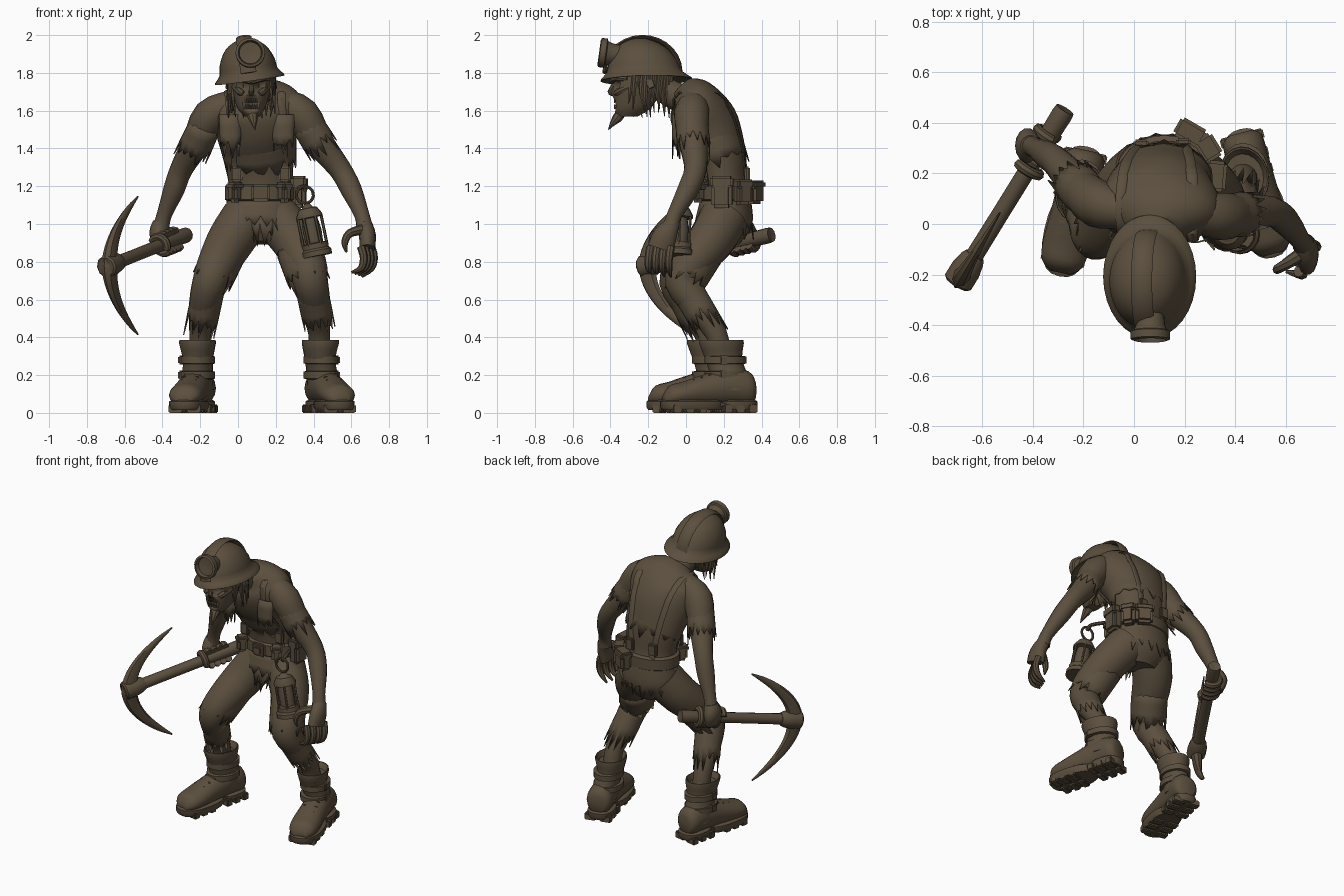
import bpy, bmesh, math, random
from mathutils import Vector, Matrix
from mathutils.bvhtree import BVHTree

random.seed(4)
if "Cube" in bpy.data.objects:
    bpy.data.objects.remove(bpy.data.objects["Cube"])

brown = bpy.data.materials.new("dark brown")
brown.use_nodes = True
color = (.105, .078, .048, 1)
brown.diffuse_color = color
brown.node_tree.nodes["Principled BSDF"].inputs["Base Color"].default_value = color
X, Y, Z = Vector((1, 0, 0)), Vector((0, 1, 0)), Vector((0, 0, 1))
uniform = random.uniform
made = []


def finish(name, bm, matrix=None):
    if matrix:
        bm.transform(matrix)
    bmesh.ops.recalc_face_normals(bm, faces=bm.faces)
    mesh = bpy.data.meshes.new(name)
    bm.to_mesh(mesh)
    bm.free()
    mesh.materials.append(brown)
    obj = bpy.data.objects.new(name, mesh)
    bpy.context.collection.objects.link(obj)
    made.append(obj)
    return obj


def blend(a, b, c, d, t):
    """Smooth curve value between b and c."""
    return [.5 * (2*q + (r-p)*t + (2*p - 5*q + 4*r - s)*t*t + (3*q - p - 3*r + s)*t**3)
            for p, q, r, s in zip(a, b, c, d)]


def tube(name, points, sides=14, steps=3, axis=None, ref=None, power=1, matrix=None):
    """Loft elliptical rings through points of (x, y, z, radius, optional second radius)."""
    pts = [tuple(p) if len(p) == 5 else (*p, p[3]) for p in points]
    last = len(pts) - 1
    path = [blend(pts[max(i-1, 0)], pts[i], pts[i+1], pts[min(i+2, last)], k / steps)
            for i in range(last) for k in range(steps)] + [pts[last]]
    centers = [Vector(p[:3]) for p in path]
    if ref is None:
        whole = axis or (centers[-1] - centers[0]).normalized()
        ref = Z if abs(whole.y) > .8 else Y
    bm = bmesh.new()
    rings = []
    for i, p in enumerate(path):
        tangent = axis or centers[min(i+1, len(path)-1)] - centers[max(i-1, 0)]
        side = tangent.cross(ref).normalized()
        other = side.cross(tangent).normalized()
        ring = []
        for k in range(sides):
            c, s = math.cos(math.tau * k / sides), math.sin(math.tau * k / sides)
            c, s = (math.copysign(abs(v) ** power, v) for v in (c, s))
            ring.append(bm.verts.new(centers[i] + side * c * p[3] + other * s * p[4]))
        rings.append(ring)
    for a, b in zip(rings, rings[1:]):
        for k in range(sides):
            n = (k + 1) % sides
            bm.faces.new((a[k], a[n], b[n], b[k]))
    bm.faces.new(rings[0])
    bm.faces.new(rings[-1])
    return finish(name, bm, matrix)


def ragged(name, start, end, tear=.5, columns=28):
    """Open cloth sleeve whose far edge is torn into points."""
    a, b = Vector(start[:3]), Vector(end[:3])
    axis = b - a
    side = axis.cross(Y).normalized()
    other = side.cross(axis).normalized()
    bm = bmesh.new()
    rows = []
    for k in range(columns):
        angle = math.tau * k / columns
        cut = 1 + (uniform(0, tear) if k % 2 else -uniform(0, tear * .6))
        row = []
        for t in (0, .4, .7, cut):
            rx, ry = (start[j] + (end[j] - start[j]) * t for j in (3, -1))
            row.append(bm.verts.new(a + axis * t + side * rx * math.cos(angle)
                                    + other * ry * math.sin(angle)))
        rows.append(row)
    for k, row in enumerate(rows):
        nxt = rows[(k + 1) % columns]
        for j in range(3):
            bm.faces.new((row[j], nxt[j], nxt[j+1], row[j+1]))
    obj = finish(name, bm)
    obj.modifiers.new("cloth thickness", "SOLIDIFY").thickness = .006
    return obj


def box(name, loc, size, turn=0, bevel=.012, matrix=None):
    bm = bmesh.new()
    bmesh.ops.create_cube(bm, size=1)
    bmesh.ops.scale(bm, vec=size, verts=bm.verts)
    bmesh.ops.bevel(bm, geom=bm.edges[:], offset=bevel, segments=2, affect="EDGES")
    place = Matrix.Translation(loc) @ Matrix.Rotation(turn, 4, "Z")
    return finish(name, bm, matrix @ place if matrix else place)


def arc(center, u, v, radius, thick, start, stop, count=12):
    """Points of a circular arc in the plane of u and v."""
    angles = [start + (stop - start) * k / count for k in range(count + 1)]
    return [(*(center + (u * math.cos(a) + v * math.sin(a)) * radius), thick) for a in angles]


# Torso
torso = tube("torso", [(.12, .2, .9, .1, .08), (.12, .21, 1, .19, .14), (.12, .21, 1.12, .18, .135),
    (.12, .2, 1.22, .17, .125), (.11, .18, 1.36, .19, .14), (.1, .12, 1.5, .22, .17),
    (.1, .065, 1.6, .245, .16), (.09, .025, 1.67, .21, .125), (.08, -.02, 1.72, .1, .07)], 28, 4)
ragged("torn_shirt", (.105, .13, 1.48, .205, .16), (.12, .19, 1.33, .192, .142), .4)
ragged("shirt_tail", (.12, .21, 1.14, .175, .13), (.12, .2, 1, .205, .155), .6, 40)
ragged("front_rag", (.13, .11, 1.1, .09, .04), (.13, .07, .96, .06, .02), .6, 14)
tube("neck", [(.08, .04, 1.64, .1), (.08, -.06, 1.68, .075), (.07, -.2, 1.76, .07)])
for x in (-.04, .24):
    ragged("vest_flap", (x, -.045, 1.58, .06, .03), (x, -.05, 1.42, .055, .025), .5, 14)

# Suspenders draped over the torso surface
skin = BVHTree.FromPolygons([v.co for v in torso.data.vertices],
                            [p.vertices[:] for p in torso.data.polygons])
for label, low_front, top, low_back in (("right", 0, -.05, .04), ("left", .25, .23, .19)):
    path = []
    for low, sign in ((low_front, -1), (low_back, 1)):
        part = []
        for k in range(8):
            t = k / 7
            hit = skin.ray_cast(Vector((low + (top - low) * t, sign * 2, 1.19 + t / 2)), -Y * sign)[0]
            if hit:
                part.append((hit.x, hit.y + sign * .004, hit.z + .004, .007, .022))
        path += part if sign < 0 else part[::-1]
    tube(label + "_suspender", path, 8, 2, ref=X)
    for end, sign in ((path[1], -1), (path[-2], 1)):
        box(label + "_strap_buckle", (end[0], end[1] + sign * .012, end[2]), (.06, .03, .08), bevel=.008)

# Belt, buckle and pouches
tube("belt", [(.12, .205, z, rx, rx - .045) for z, rx in
     ((1.12, .175), (1.13, .19), (1.2, .19), (1.21, .175))], 32, 1, axis=Z)
box("belt_buckle", (.12, .055, 1.165), (.1, .025, .09))
box("buckle_plate", (.12, .042, 1.165), (.05, .02, .045), bevel=.006)
for degrees, width, height in ((-5, .11, .16), (32, .09, .13), (60, .11, .12), (-52, .06, .1), (228, .06, .1)):
    a = math.radians(degrees)
    spot = Vector((.12 + .205 * math.cos(a), .205 + .18 * math.sin(a), 1.165))
    box("pouch", spot, (.07, width, height), a, .018)
    box("pouch_flap", spot + Z * height * .36, (.082, width + .012, height * .38), a)

# Arms and torn sleeves
tube("right_arm", [(-.03, .05, 1.64, .07), (-.145, .08, 1.57, .095), (-.22, .15, 1.43, .077),
    (-.3, .24, 1.29, .06), (-.34, .27, 1.18, .056), (-.39, .3, 1.05, .04), (-.41, .31, .97, .045)])
tube("left_arm", [(.23, .05, 1.65, .07), (.335, .03, 1.58, .095), (.43, .04, 1.43, .077),
    (.54, .05, 1.29, .06), (.6, .01, 1.18, .056), (.655, -.06, 1.05, .04), (.67, -.08, .98, .045)])
ragged("right_sleeve", (-.17, .09, 1.53, .085), (-.23, .16, 1.4, .09))
ragged("left_sleeve", (.36, .03, 1.54, .085), (.435, .04, 1.42, .09))

# Open left hand
tube("left_palm", [(.67, -.07, 1, .04), (.685, -.11, .94, .045, .065), (.685, -.135, .87, .04, .07)])
for k in range(4):
    x, y = .705 - k * .018, -.08 - k * .036
    tube("left_finger", [(x, y, .88, .022), (x + .015, y - .01, .82, .021), (x, y - .01, .765, .018),
                         (x - .05, y, .72 + k * .008, .006)], 8)
tube("left_thumb", [(.66, -.12, .97, .028), (.59, -.165, .95, .022), (.565, -.18, .9, .018), (.575, -.18, .85, .006)], 8)

# Pickaxe
butt, eye = Vector((-.28, .44, .94)), Vector((-.68, -.205, .78))
along = (eye - butt).normalized()
tube("pick_handle", [(*butt, .03), (*(butt + along * .01), .042), (*butt.lerp(eye, .4), .034),
     (*(eye + along * .03), .036)], 12)
back_sweep = Vector((.15, .25, 0))
blade = []
for k in range(-8, 9):
    t = k / 8
    blade.append((*(eye + Z * .365 * t + back_sweep * t * t), .005 + .05 * (1 - abs(t)) ** .7, .004 + .035 * (1 - abs(t))))
tube("pick_head", blade, 8, 2, ref=back_sweep.cross(Z))
tube("pick_socket", [(*(eye + along * d), r) for d, r in
     ((-.1, .04), (-.08, .05), (-.03, .06), (.03, .06), (.04, .05))], 10, 1, axis=along)

# Right hand gripping the handle
u = along.cross(Z).normalized()
v = u.cross(along)
tube("right_palm", [(-.41, .31, 1.01, .04), (-.42, .31, .95, .05, .07), (-.41, .3, .88, .036, .06)])
for k in range(4):
    middle = butt + along * (.11 + k * .038)
    tube("right_finger", arc(middle, u, v, .05, .021, -2.4, 2), 8, 1, ref=along)
tube("right_thumb", arc(butt + along * .265, u, v, .048, .021, .5, 3.6), 8, 1, ref=along)

# Legs and torn trousers
tube("right_leg", [(.04, .2, 1.03, .13), (-.04, .13, .91, .125), (-.11, 0, .78, .108), (-.15, -.05, .69, .092),
    (-.18, .01, .57, .08), (-.2, .1, .42, .058), (-.2, .13, .28, .058)], 18)
tube("left_leg", [(.21, .2, 1.03, .13), (.3, .13, .91, .122), (.365, .02, .78, .106), (.385, -.02, .69, .092),
    (.41, .06, .57, .08), (.43, .16, .42, .058), (.43, .19, .28, .058)], 18)
ragged("right_thigh_cloth", (-.06, .09, .86, .108), (-.135, -.02, .71, .112), .4)
ragged("left_thigh_cloth", (.31, .1, .86, .108), (.37, 0, .71, .112), .4)
ragged("right_trouser_end", (-.15, -.04, .68, .085), (-.19, .05, .49, .085))
ragged("left_trouser_end", (.385, -.01, .68, .085), (.425, .1, .49, .085))

# Boots, built at the ankle and turned outward
for label, x, y, degrees, shift in (("right", -.22, .145, -12, .01), ("left", .46, .215, 15, -.03)):
    m = Matrix.Translation((x, y, 0)) @ Matrix.Rotation(math.radians(degrees), 4, "Z")
    tube(label + "_boot_foot", [(0, .15, .12, .05, .06), (0, .12, .13, .08, .09), (0, .02, .14, .083, .1),
        (0, -.12, .12, .087, .085), (0, -.24, .1, .093, .065), (0, -.31, .09, .08, .055), (0, -.345, .07, .04, .025)],
        16, axis=-Y, matrix=m)
    tube(label + "_boot_shaft", [(0, .03, .12, .085, .11), (shift / 2, .01, .22, .08, .1), (shift, -.01, .29, .08, .1),
        (shift, -.02, .37, .097, .12), (shift, -.02, .385, .09, .11), (shift, -.02, .35, .075, .09)],
        18, 2, axis=Z, matrix=m)
    for z, r in ((.2, .086), (.28, .086)):
        tube(label + "_boot_strap", [(shift * .7, 0, z + dz, r + dr, r + dr + .02) for dz, dr in
             ((-.022, -.01), (-.018, .006), (.018, .006), (.022, -.01))], 18, 1, axis=Z, matrix=m)
        box(label + "_boot_buckle", (shift + math.copysign(.085, x), -.03, z), (.03, .05, .05), bevel=.008, matrix=m)
    for part, cy, rx, ry in (("toe", -.19, .097, .17), ("heel", .06, .083, .105)):
        tube(label + "_sole_" + part, [(0, cy, z, rx - d, ry - d) for z, d in
             ((.015, .01), (.03, 0), (.06, 0), (.068, .012))], 24, 1, axis=Z, power=.8, matrix=m)
    box(label + "_sole_middle", (0, -.05, .045), (.13, .2, .04), matrix=m)
    for k in range(7):
        cy = .125 - k * .069
        if k != 3:
            for sx in (-1, 1):
                box(label + "_sole_lug", (sx * .05, cy, .022), (.075, .045, .044), bevel=.006, matrix=m)
    for k in range(3):
        box(label + "_lace", (0, -.1 - k * .045, .2 - k * .016), (.09, .016, .016), bevel=.005, matrix=m)

# Head with sunken eyes and mouth, cheeks, nose, teeth and a pointed beard
head = tube("head", [(.07, -.2, 1.88, .1, .13), (.07, -.22, 1.8, .11, .16), (.07, -.24, 1.74, .11, .155),
    (.07, -.27, 1.67, .092, .125), (.07, -.29, 1.61, .072, .1), (.075, -.31, 1.57, .04, .055)], 32, 5, axis=Z)
for vert in head.data.vertices:
    for spot, size, depth in (((.025, -.385, 1.73), .034, .04), ((.115, -.385, 1.73), .034, .04),
                              ((.07, -.385, 1.635), .038, .035)):
        reach = (vert.co - Vector(spot)).length / size
        if reach < 1.3:
            vert.co.y += depth * (1.3 - reach)
tube("nose", [(.07, -.38, 1.74, .01), (.07, -.4, 1.7, .015), (.07, -.385, 1.685, .01)], 8)
for s in (-1, 1):
    x = .07 + s * .06
    tube("cheekbone", [(x - s * .02, -.375, 1.69, .012), (x, -.355, 1.7, .02), (x + s * .035, -.29, 1.73, .012)], 8)
    tube("brow", [(.07, -.395, 1.75, .012), (x, -.375, 1.772, .018), (x + s * .035, -.31, 1.77, .012)], 8)
    tube("ear", [(x + s * .05, -.2, 1.76, .02, .03), (x + s * .065, -.18, 1.72, .012, .02)], 8)
for k in range(6):
    x = .04 + k * .012
    for z, length in ((1.665, -.025), (1.61, .022)):
        tube("tooth", [(x, -.375, z, .006), (x, -.378, z + length, .003)], 6, 1)
tube("beard", [(.075, -.34, 1.59, .035, .025), (.08, -.365, 1.56, .026), (.085, -.39, 1.53, .014), (.09, -.41, 1.5, .003)], 8)
for k in range(30):
    a = -.55 + 4.24 * k / 29
    x, y, drop = .07 + .115 * math.cos(a), -.21 + .14 * math.sin(a), uniform(.12, .25)
    tube("hair_strand", [(x, y, 1.81, .014), (x * 1.02, y - .01, 1.81 - drop * .5, .012),
         (x + uniform(-.02, .02), y + uniform(-.03, .02), 1.81 - drop, .002)], 6)

# Mining helmet with crest and lamp
tilt = Matrix.Translation((.06, -.22, 1.775)) @ Matrix.Rotation(-.14, 4, "Y") @ Matrix.Rotation(.02, 4, "X")
tube("helmet", [(0, y, z, rx, ry) for y, z, rx, ry in
     ((.01, .02, .13, .17), (.012, -.015, .178, .235), (.01, -.005, .184, .24), (0, .03, .155, .2),
      (-.005, .08, .148, .184), (-.012, .14, .122, .148), (-.02, .18, .085, .103), (-.025, .205, .035, .045),
      (-.025, .21, .004, .004))], 32, 2, axis=Z, matrix=tilt)
crest = [(0, -.01 - .2 * math.cos(a), .03 + .186 * math.sin(a), .012, .042)
         for a in (math.pi * k / 14 for k in range(15))]
tube("helmet_crest", crest, 8, 1, ref=X, matrix=tilt)
tube("helmet_lamp", [(.065, y, z, r) for y, z, r in ((-.33, 1.89, .05), (-.4, 1.9, .058), (-.42, 1.903, .066),
     (-.425, 1.904, .078), (-.455, 1.908, .078), (-.46, 1.909, .064), (-.435, 1.906, .058), (-.43, 1.905, .01))],
     24, 1, axis=Vector((0, -1, .14)))

# Hanging lantern
top, base = Vector((.365, -.03, 1.1)), Vector((.42, -.04, .83))
down = (base - top).normalized()


def turned(name, profile):
    tube(name, [(*top.lerp(base, t), r) for t, r in profile], 16, 1, axis=down)


turned("lantern_cap", ((-.02, .015), (.05, .03), (.07, .05), (.2, .07), (.25, .07), (.26, .04)))
turned("lantern_glass", ((.24, .04), (.5, .05), (.8, .045)))
turned("lantern_base", ((.74, .045), (.76, .07), (.86, .07), (.9, .08), (1, .08)))
across = down.cross(Y).normalized()
for k in range(6):
    a = math.tau * k / 6
    offset = (across * math.cos(a) + across.cross(down) * math.sin(a)) * .063
    tube("lantern_bar", [(*(top.lerp(base, t) + offset), .008) for t in (.22, .8)], 6, 1)
tube("lantern_ring", arc(top - down * .055, across, down, .045, .008, 0, math.tau, 18), 8, 1, ref=Y)
tube("lantern_hook", [(.32, .1, 1.19, .012), (.355, .01, 1.2, .012), (.355, -.03, 1.18, .012)], 8)

# Smooth shading with sharp edges kept
bpy.ops.object.select_all(action="DESELECT")
for obj in made:
    obj.select_set(True)
bpy.context.view_layer.objects.active = made[0]
bpy.ops.object.shade_smooth_by_angle(angle=math.radians(40))
